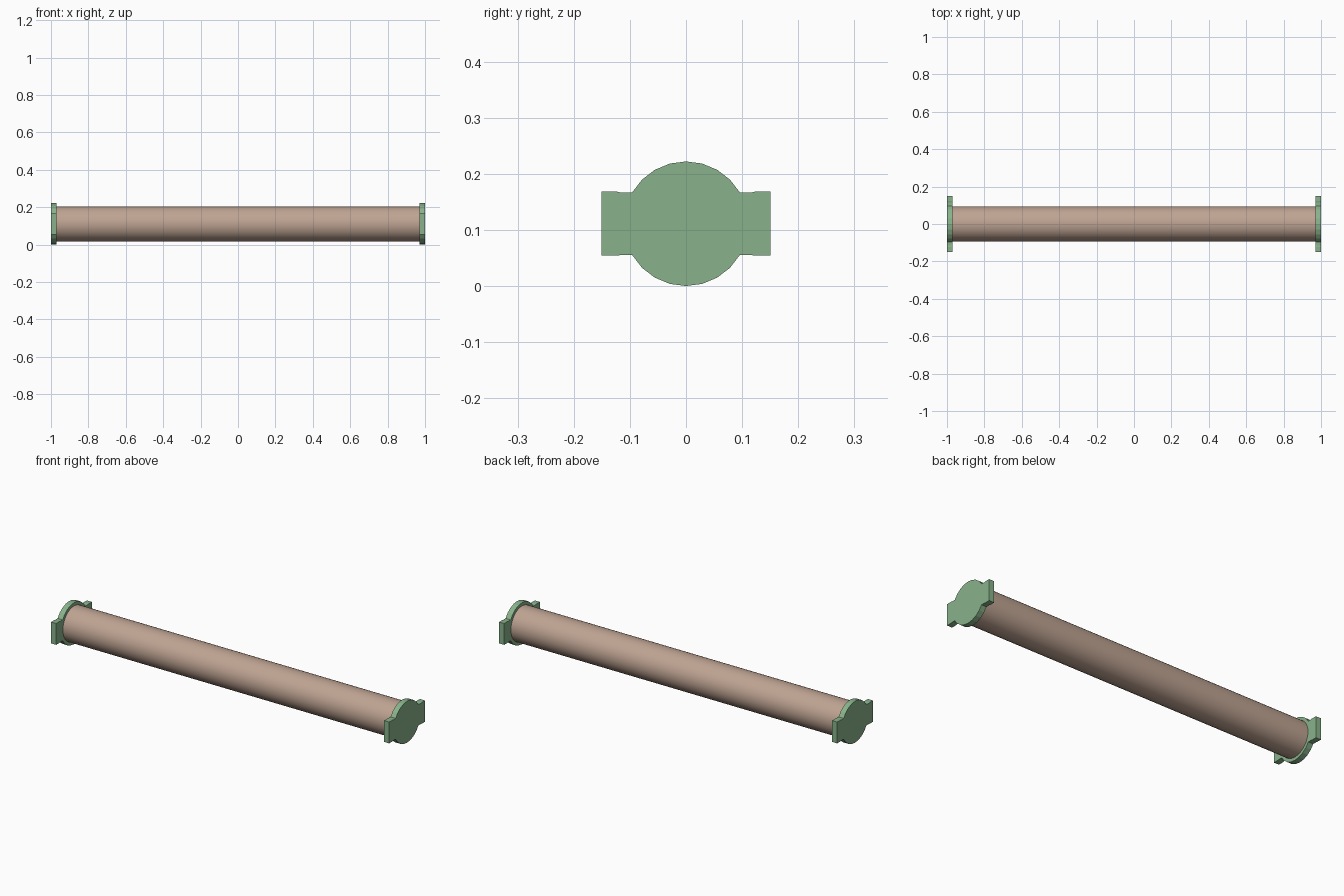
import bpy, bmesh
from math import sin, cos, pi, radians

if "Cube" in bpy.data.objects:
    bpy.data.objects.remove(bpy.data.objects["Cube"])

CZ = 0.111      # height of the pipe axis
R = 0.111       # flange radius
T = 0.03        # flange thickness


def material(name, rgb):
    m = bpy.data.materials.new(name)
    m.diffuse_color = (*rgb, 1)
    m.use_nodes = True
    m.node_tree.nodes["Principled BSDF"].inputs["Base Color"].default_value = m.diffuse_color
    return m


def prism(name, outline, x0, x1, mat):
    """Extrude a (y, z) outline along x, centred on the pipe axis."""
    bm = bmesh.new()
    face = bm.faces.new([bm.verts.new((x0, y, z + CZ)) for y, z in outline])
    ext = bmesh.ops.extrude_face_region(bm, geom=[face])
    moved = [v for v in ext["geom"] if isinstance(v, bmesh.types.BMVert)]
    bmesh.ops.translate(bm, verts=moved, vec=(x1 - x0, 0, 0))
    bmesh.ops.recalc_face_normals(bm, faces=bm.faces)
    mesh = bpy.data.meshes.new(name)
    bm.to_mesh(mesh)
    bm.free()
    mesh.materials.append(mat)
    obj = bpy.data.objects.new(name, mesh)
    bpy.context.collection.objects.link(obj)
    return obj


green = material("flange_green", (0.25, 0.45, 0.26))
tan = material("pipe_tan", (0.52, 0.37, 0.29))

# flange outline: 24-sided disc with an ear on each side
arc = [(R * cos(radians(a)), R * sin(radians(a))) for a in range(30, 151, 15)]
ear = [(-0.116, 0.0555), (-0.122, 0.057), (-0.151, 0.057)]
half = arc + ear
outline = half + [(-y, -z) for y, z in half]
# the opposite half starts on the lower left, completing both ears
outline += [(-y, z) for y, z in reversed(ear)]
left_low = [(y, -z) for y, z in reversed(ear)]
outline = half + left_low + outline[len(half):len(half) + len(arc)] \
    + [(-y, -z) for y, z in ear] + [(-y, z) for y, z in reversed(ear)]

prism("left_flange", outline, -1, -1 + T, green)
prism("right_flange", outline, 1 - T, 1, green)

# long round pipe between the flanges
N = 32
ring = [(0.094 * cos(2 * pi * i / N), 0.094 * sin(2 * pi * i / N)) for i in range(N)]
pipe = prism("pipe", ring, -1 + T, 1 - T, tan)
bpy.context.view_layer.objects.active = pipe
pipe.select_set(True)
bpy.ops.object.shade_smooth_by_angle(angle=radians(35))
